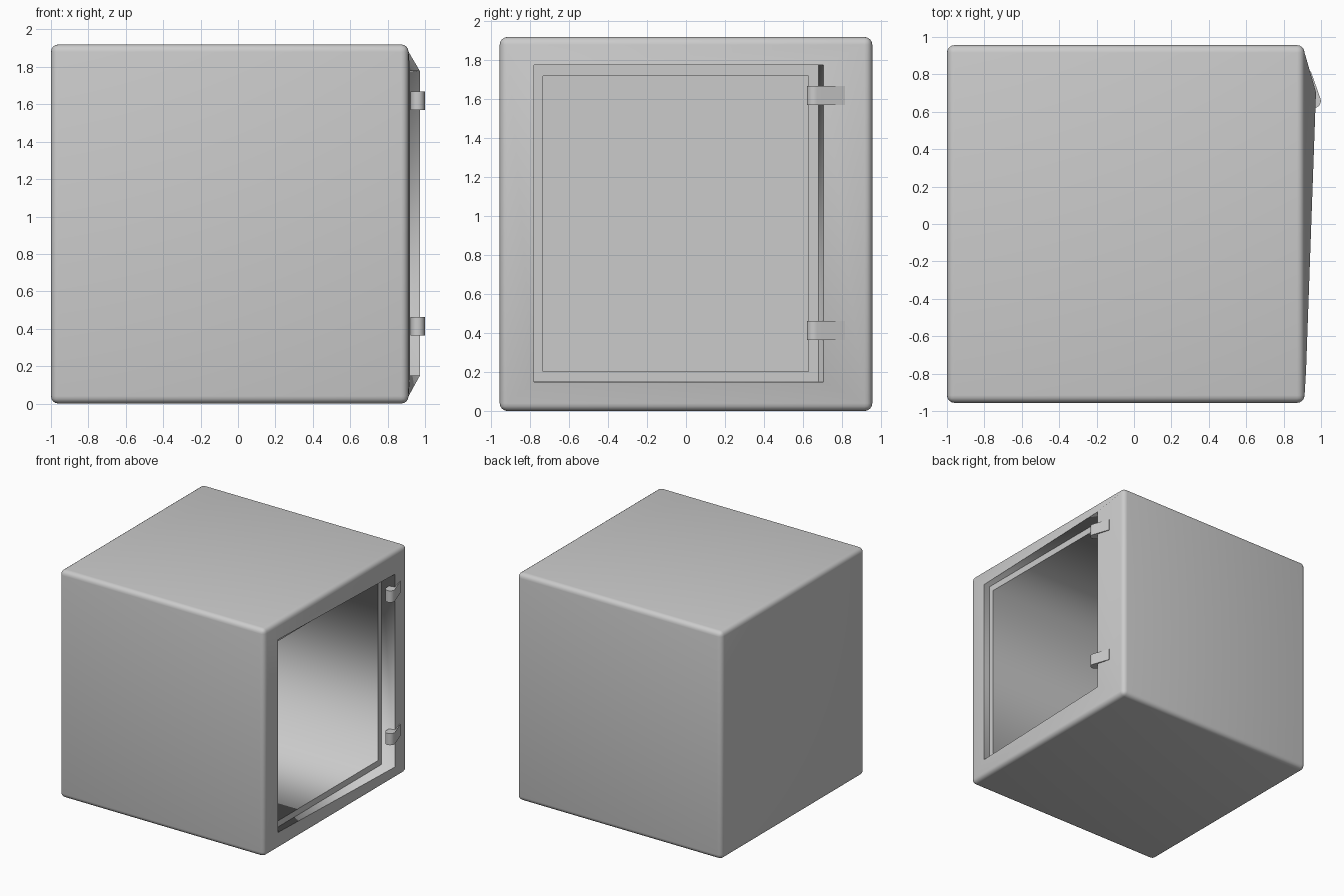
import bpy, bmesh, math
from mathutils import Vector

if "Cube" in bpy.data.objects:
    bpy.data.objects.remove(bpy.data.objects["Cube"])


def finish(name, bm):
    bmesh.ops.recalc_face_normals(bm, faces=bm.faces[:])
    for f in bm.faces:
        f.smooth = True
    mesh = bpy.data.meshes.new(name)
    bm.to_mesh(mesh)
    bm.free()
    obj = bpy.data.objects.new(name, mesh)
    bpy.context.collection.objects.link(obj)
    return obj


# Rounded cabinet shell, with a doorway stepped inward from the +x face
def cabinet():
    bm = bmesh.new()
    bmesh.ops.create_cube(bm, size=1.0)
    for v in bm.verts:
        v.co = Vector((v.co.x * 1.912 - 0.044, v.co.y * 1.912, v.co.z * 1.92 + 0.96))
    bmesh.ops.bevel(bm, geom=bm.edges[:], offset=0.04, segments=4,
                    profile=0.5, affect='EDGES')
    door = max(bm.faces, key=lambda f: f.calc_center_median().x)

    # each ring: y low, y high, z low, z high, x at y low, x at y high, sharp
    rings = [
        (-0.78, 0.705, 0.15, 1.777, 0.92, 0.973, True),     # slanted outer rim
        (-0.78, 0.68, 0.152, 1.775, 0.865, 0.865, False),   # ledge outer edge
        (-0.735, 0.63, 0.203, 1.72, 0.865, 0.865, True),    # ledge inner edge
        (-0.735, 0.63, 0.203, 1.72, -0.80, -0.80, False),   # back of the cavity
    ]
    for y0, y1, z0, z1, x0, x1, sharp in rings:
        mid = door.calc_center_median()
        bmesh.ops.inset_individual(bm, faces=[door], thickness=0.01)
        for v in door.verts:
            far = v.co.y > mid.y
            v.co = Vector((x1 if far else x0, y1 if far else y0,
                           z1 if v.co.z > mid.z else z0))
        if sharp:
            for e in door.edges:
                e.smooth = False
    finish("cabinet_body", bm)


# Teardrop hinge: round knuckle with a tail leaf lying on the door frame
def hinge(name, z0, z1):
    cx, cy, r = 0.961, 0.658, 0.038
    profile = [(0.925, 0.815), (0.946, 0.815)]
    for i in range(13):
        a = math.radians(25 - 17 * i)
        profile.append((cx + r * math.cos(a), cy + r * math.sin(a)))
    profile.append((0.925, 0.70))
    bm = bmesh.new()
    face = bm.faces.new([bm.verts.new((x, y, z0)) for x, y in profile])
    ext = bmesh.ops.extrude_face_region(bm, geom=[face], use_keep_orig=True)
    top = [g for g in ext["geom"] if isinstance(g, bmesh.types.BMVert)]
    bmesh.ops.translate(bm, verts=top, vec=(0, 0, z1 - z0))
    obj = finish(name, bm)
    bpy.ops.object.select_all(action='DESELECT')
    obj.select_set(True)
    bpy.context.view_layer.objects.active = obj
    bpy.ops.object.shade_smooth_by_angle(angle=math.radians(35))


cabinet()
hinge("upper_hinge", 1.57, 1.668)
hinge("lower_hinge", 0.365, 0.463)
